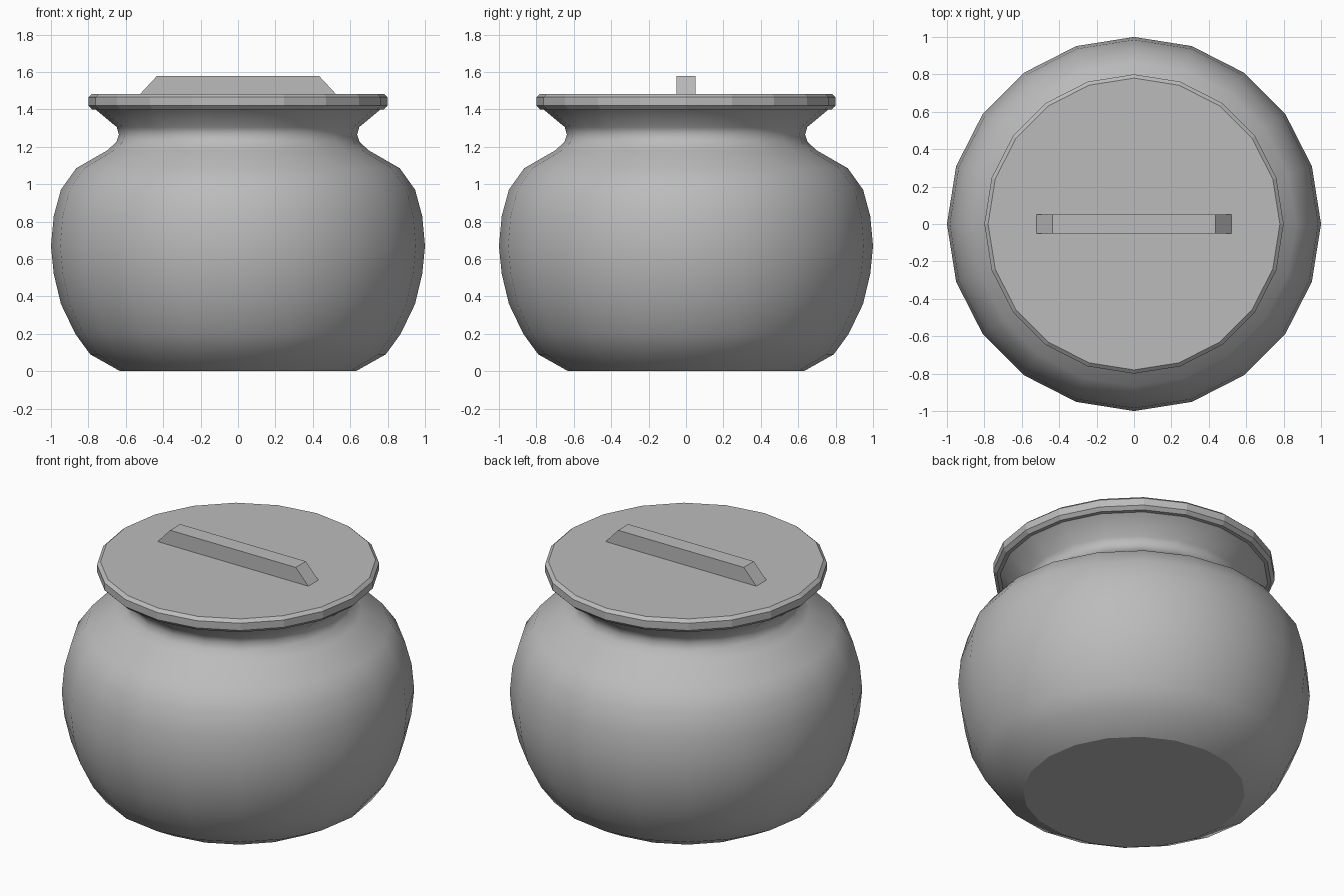
import bpy, bmesh, math

SIDES = 20

cube = bpy.data.objects.get("Cube")
if cube:
    bpy.data.objects.remove(cube, do_unlink=True)

# One plain grey for every part
grey = bpy.data.materials.new("stone_grey")
grey.use_nodes = True
colour = (0.5, 0.5, 0.5, 1)
grey.diffuse_color = colour
grey.node_tree.nodes["Principled BSDF"].inputs["Base Color"].default_value = colour


def finish(name, bm):
    bmesh.ops.recalc_face_normals(bm, faces=bm.faces)
    mesh = bpy.data.meshes.new(name)
    bm.to_mesh(mesh)
    bm.free()
    mesh.materials.append(grey)
    obj = bpy.data.objects.new(name, mesh)
    bpy.context.collection.objects.link(obj)
    return obj


def lathe(profile):
    """Revolve (radius, height) points and cap both ends."""
    bm = bmesh.new()
    rings = []
    for r, z in profile:
        angles = [math.tau * i / SIDES for i in range(SIDES)]
        rings.append([bm.verts.new((r * math.cos(a), r * math.sin(a), z)) for a in angles])
    for low, high in zip(rings, rings[1:]):
        for i in range(SIDES):
            j = (i + 1) % SIDES
            bm.faces.new((low[i], low[j], high[j], high[i]))
    bm.faces.new(rings[0])
    bm.faces.new(rings[-1])
    return bm


# Pot: round belly, pinched neck, flared rim, hollow inside
outer = [(0.63, 0), (0.79, 0.09), (0.87, 0.2), (0.947, 0.36), (0.985, 0.52),
         (1, 0.67), (0.985, 0.83), (0.947, 0.97), (0.865, 1.085), (0.7, 1.18),
         (0.65, 1.225), (0.637, 1.265), (0.648, 1.305), (0.76, 1.398)]
inner = [(0.7, 1.398), (0.58, 1.28), (0.62, 1.18), (0.8, 1.05),
         (0.92, 0.67), (0.8, 0.22), (0.6, 0.07)]
pot = lathe(outer + inner)
for face in pot.faces:
    face.smooth = True
for edge in pot.edges:
    heights = [v.co.z for v in edge.verts]
    if max(heights) < 0.01 or min(heights) > 1.39:
        edge.smooth = False
finish("pot_body", pot)

# Lid: flat disc with chamfered edges
finish("lid", lathe([(0.78, 1.4), (0.8, 1.42), (0.8, 1.465), (0.78, 1.483)]))

# Handle: bar with sloping ends
bar = bmesh.new()
bmesh.ops.create_cube(bar, size=1)
for v in bar.verts:
    top = v.co.z > 0
    v.co.x = math.copysign(0.435 if top else 0.525, v.co.x)
    v.co.y *= 0.1
    v.co.z = 1.577 if top else 1.48
finish("lid_handle", bar)
